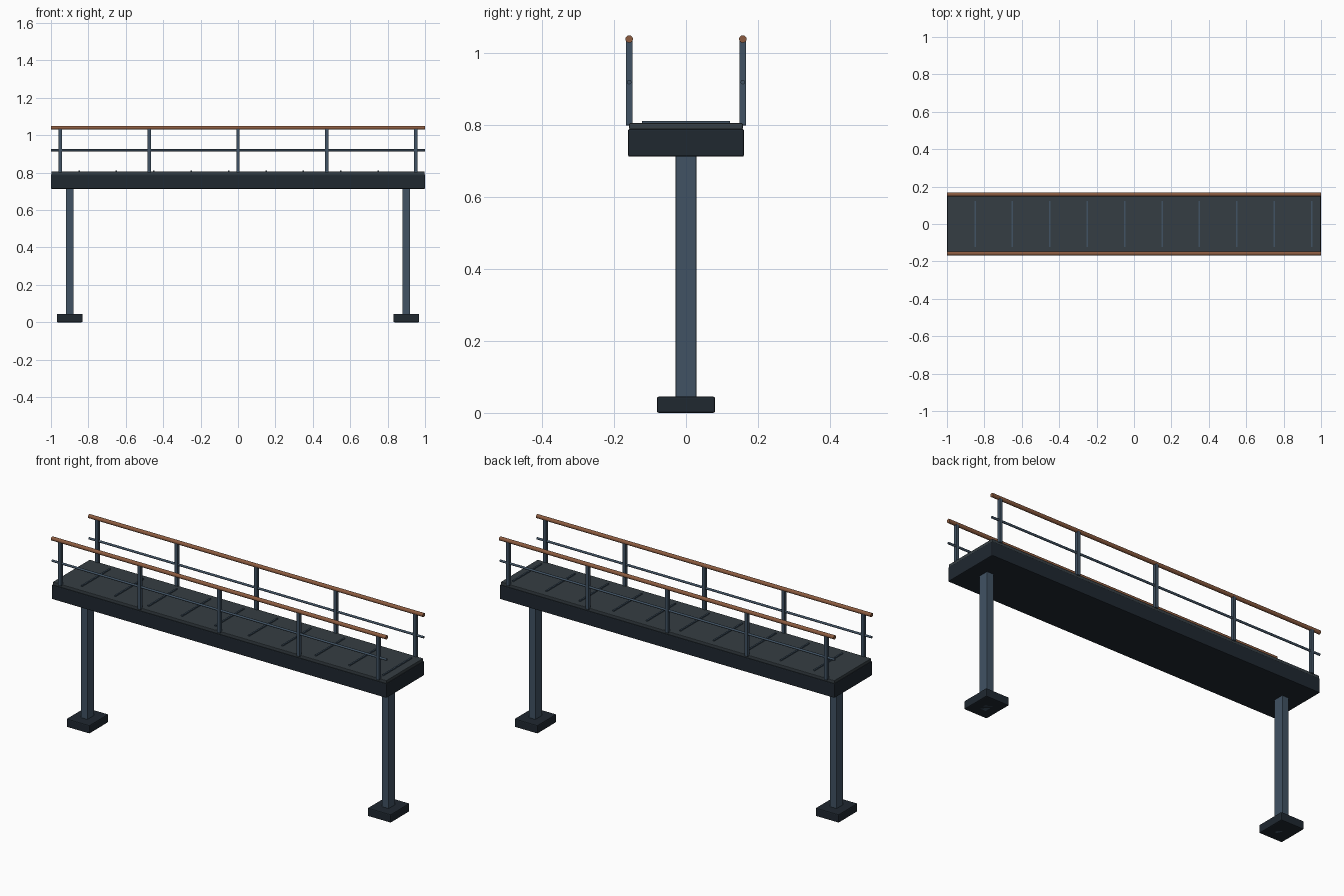
import bpy
from math import pi

if "Cube" in bpy.data.objects:
    bpy.data.objects.remove(bpy.data.objects["Cube"])


def material(name, rgb):
    m = bpy.data.materials.new(name)
    m.diffuse_color = (*rgb, 1)
    m.use_nodes = True
    m.node_tree.nodes["Principled BSDF"].inputs["Base Color"].default_value = m.diffuse_color
    return m


DARK = material("dark_steel", (0.014, 0.021, 0.030))
STEEL = material("blue_steel", (0.052, 0.085, 0.125))
DECK = material("deck_grey", (0.036, 0.048, 0.056))
COPPER = material("copper", (0.26, 0.105, 0.05))


def box(name, x, y, z, mat, bevel=0.0):
    """Box from (min, max) ranges on each axis, with optional small bevel."""
    bpy.ops.mesh.primitive_cube_add(size=1, location=[(a + b) / 2 for a, b in (x, y, z)])
    o = bpy.context.object
    o.name = name
    o.scale = [b - a for a, b in (x, y, z)]
    bpy.ops.object.transform_apply(location=False, rotation=False, scale=True)
    o.data.materials.append(mat)
    if bevel:
        b = o.modifiers.new("bevel", 'BEVEL')
        b.width = bevel
        b.segments = 2
    return o


def rail(name, radius, y, z, mat):
    """Round bar running the full length of the bridge."""
    bpy.ops.mesh.primitive_cylinder_add(vertices=16, radius=radius, depth=2,
                                        location=(0, y, z), rotation=(0, pi / 2, 0))
    o = bpy.context.object
    o.name = name
    o.data.materials.append(mat)
    bpy.ops.object.shade_smooth_by_angle()


# Main beam and walking surface
box("main_beam", (-1, 1), (-0.161, 0.161), (0.713, 0.79), DARK, 0.004)
box("deck_plate", (-0.997, 0.997), (-0.158, 0.158), (0.788, 0.806), DECK, 0.003)

# Anti-slip strips across the deck
for i in range(10):
    x = -0.85 + 0.2 * i
    box(f"grip_strip_{i + 1}", (x - 0.004, x + 0.004), (-0.122, 0.122), (0.804, 0.812), STEEL)

# Support columns on footings
for side, x in (("left", -0.9), ("right", 0.9)):
    box(f"{side}_column", (x - 0.02, x + 0.02), (-0.029, 0.029), (0, 0.72), STEEL, 0.002)
    box(f"{side}_footing", (x - 0.069, x + 0.069), (-0.081, 0.081), (0, 0.045), DARK, 0.005)

# Railings on both sides
for side, y in (("front", -0.158), ("back", 0.158)):
    rail(f"{side}_handrail", 0.0105, y, 1.04, COPPER)
    rail(f"{side}_mid_rail", 0.006, y, 0.92, STEEL)
    for i in range(5):
        x = -0.95 + 0.475 * i
        box(f"{side}_post_{i + 1}", (x - 0.009, x + 0.009), (y - 0.009, y + 0.009),
            (0.80, 1.035), STEEL, 0.001)
